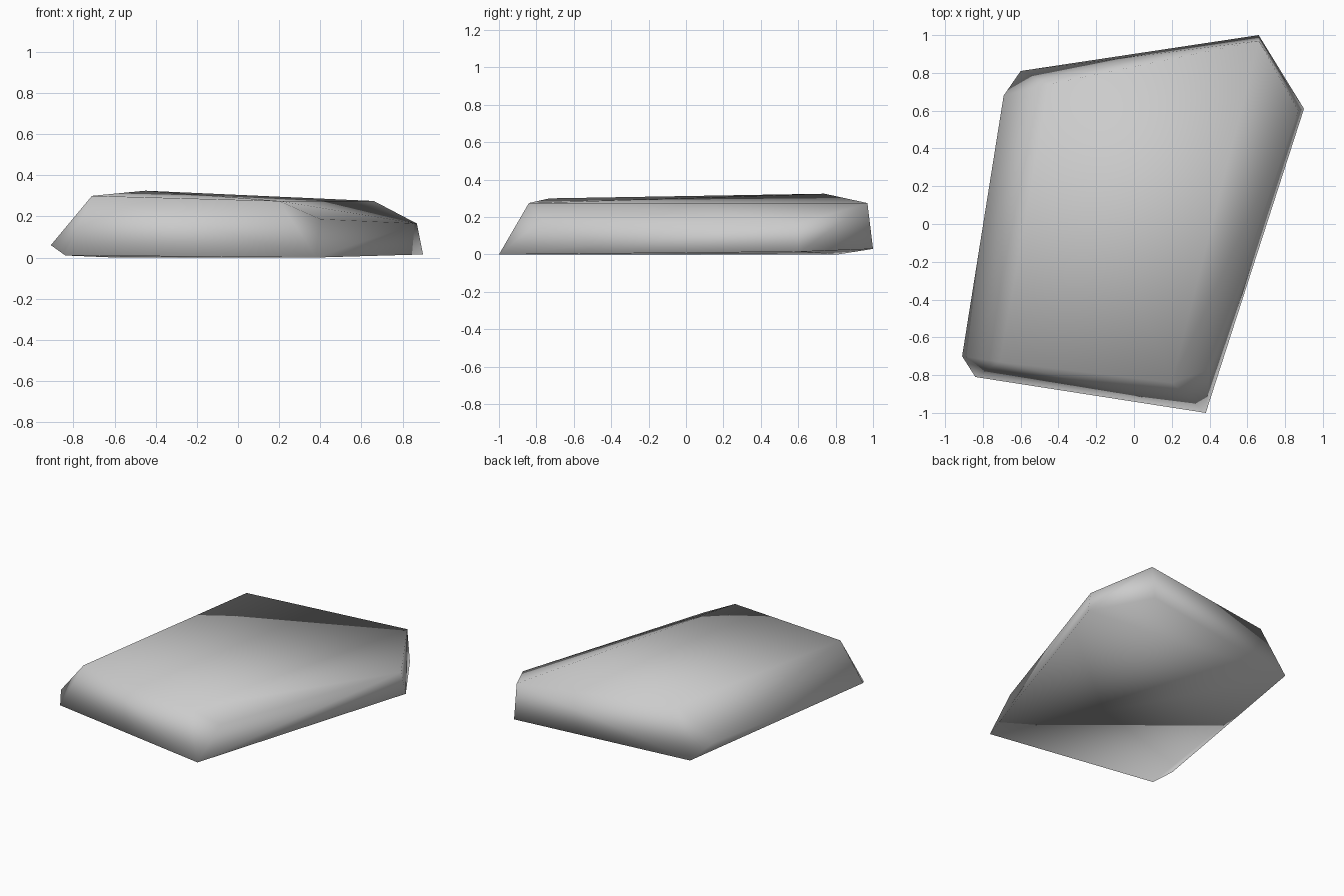
import bpy
import bmesh

cube = bpy.data.objects.get("Cube")
if cube:
    bpy.data.objects.remove(cube, do_unlink=True)

# Plain grey stone
stone = bpy.data.materials.new("grey_stone")
stone.use_nodes = True
grey = (0.6, 0.6, 0.6, 1.0)
stone.diffuse_color = grey
stone.node_tree.nodes["Principled BSDF"].inputs["Base Color"].default_value = grey

# Corner rings of the slab, back right round to front right
base_ring = [(0.66, 1.0, 0.03), (0.90, 0.61, 0.015), (0.38, -1.0, 0.0),
             (-0.84, -0.81, 0.01), (-0.60, 0.81, 0.0)]
girdle_ring = [(0.87, 0.60, 0.165), (0.40, -0.77, 0.187),
               (-0.91, -0.70, 0.06), (-0.69, 0.68, 0.10)]
top_ring = [(0.66, 0.97, 0.275), (0.20, -0.84, 0.275),
            (-0.71, -0.73, 0.30), (-0.45, 0.74, 0.325)]

# Chipped slab: a convex skin stretched over the rings, shaded smooth throughout
bm = bmesh.new()
for ring in (base_ring, girdle_ring, top_ring):
    for corner in ring:
        bm.verts.new(corner)
bmesh.ops.convex_hull(bm, input=bm.verts[:])
bmesh.ops.recalc_face_normals(bm, faces=bm.faces[:])
for face in bm.faces:
    face.smooth = True

mesh = bpy.data.meshes.new("rock_slab")
bm.to_mesh(mesh)
bm.free()
mesh.materials.append(stone)
rock_slab = bpy.data.objects.new("rock_slab", mesh)
bpy.context.collection.objects.link(rock_slab)
